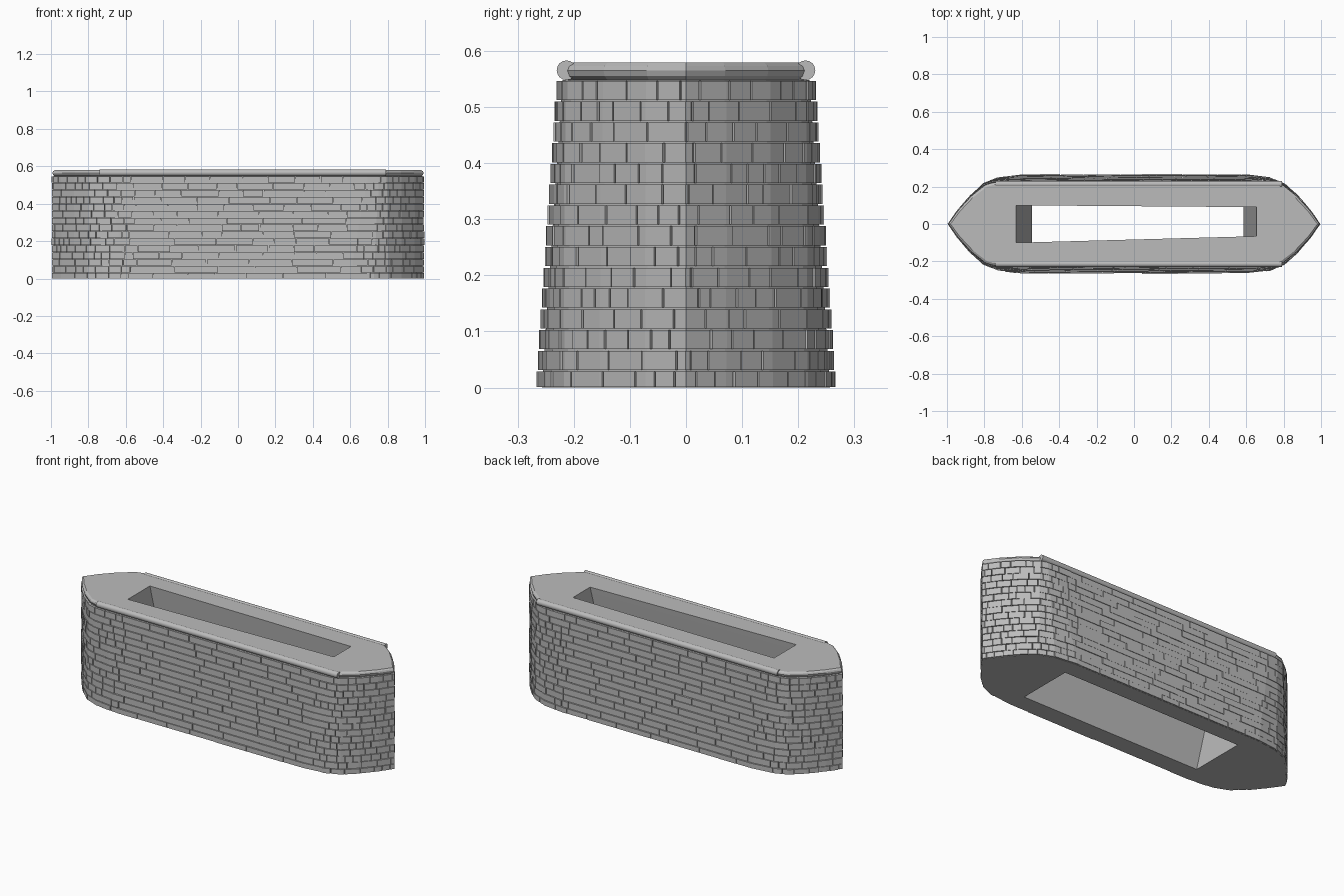
import bpy, bmesh, math, random
from mathutils import Vector

random.seed(4)
if "Cube" in bpy.data.objects:
    bpy.data.objects.remove(bpy.data.objects["Cube"])

stone = bpy.data.materials.new("grey stone")
stone.use_nodes = True
GREY = (0.5, 0.5, 0.5, 1)
stone.diffuse_color = GREY
stone.node_tree.nodes["Principled BSDF"].inputs["Base Color"].default_value = GREY

WALL_TOP, COURSES = 0.548, 15
# Quarter outline as (x, fraction of half width), at the foot and at the top
FOOT = [(1, 0), (.95, .27), (.88, .58), (.81, .82), (.73, .94), (.6, 1)]
HEAD = [(1, 0), (.95, .31), (.88, .65), (.80, .93), (.76, .98), (.7, 1)]
HOLE_FOOT = [(.585, -.16), (.585, .16), (-.545, .16), (-.545, -.16)]
HOLE_HEAD = [(.655, -.065), (.655, .09), (-.63, .10), (-.63, -.10)]


def outline(z, inset=0.0):
    """Closed pointed plan of the pier at height z."""
    t = min(z / WALL_TOP, 1)
    half = 0.264 - 0.037 * t - inset
    q = [((a[0] * (1 - t) + b[0] * t) * (0.993 - inset),
          (a[1] * (1 - t) + b[1] * t) * half) for a, b in zip(FOOT, HEAD)]
    side = q + [(-x, y) for x, y in reversed(q)]
    return side + [(x, -y) for x, y in side[-2:0:-1]]


def hole(z):
    t = z / 0.58
    return [(a[0] * (1 - t) + b[0] * t, a[1] * (1 - t) + b[1] * t)
            for a, b in zip(HOLE_FOOT, HOLE_HEAD)]


def finish(bm, name):
    bmesh.ops.recalc_face_normals(bm, faces=bm.faces[:])
    mesh = bpy.data.meshes.new(name)
    bm.to_mesh(mesh)
    bm.free()
    mesh.materials.append(stone)
    ob = bpy.data.objects.new(name, mesh)
    bpy.context.collection.objects.link(ob)
    return ob


def hollow_solid(name, levels):
    """Loft outlines given as (z, inset) and pierce them with the sloping shaft."""
    bm = bmesh.new()

    def loop(points, z):
        vs = [bm.verts.new((x, y, z)) for x, y in points]
        return vs, [bm.edges.new((v, vs[(i + 1) % len(vs)])) for i, v in enumerate(vs)]

    def skin(a, b):
        for i in range(len(a)):
            j = (i + 1) % len(a)
            bm.faces.new((a[i], a[j], b[j], b[i]))

    outer = [loop(outline(z, d), z) for z, d in levels]
    inner = [loop(hole(levels[k][0]), levels[k][0]) for k in (0, -1)]
    for a, b in zip(outer, outer[1:]):
        skin(a[0], b[0])
    skin(inner[0][0], inner[1][0])
    for k, up in ((0, -1), (-1, 1)):
        bmesh.ops.triangle_fill(bm, use_beauty=True, normal=(0, 0, up),
                                edges=outer[k][1] + inner[k][1])
    return finish(bm, name)


# Mortar core and coping slab
hollow_solid("core", [(0, .007), (WALL_TOP, .007)])
hollow_solid("coping", [(WALL_TOP, .012), (.555, .004), (.565, .001),
                        (.573, .004), (.579, .012)])


# Rounded rolls along both long edges of the coping
for label, y in (("front", -.213), ("back", .213)):
    bm = bmesh.new()
    bmesh.ops.create_cone(bm, cap_ends=True, segments=16, radius1=.0175,
                          radius2=.0175, depth=1.53)
    for v in bm.verts:
        v.co = Vector((v.co.z + .025, v.co.x + y, v.co.y + .5655))
    roll = finish(bm, label + "_coping_roll")
    for p in roll.data.polygons:
        p.use_smooth = len(p.vertices) == 4


def add_brick(bm, path, z0, z1):
    """Extrude a short piece of the plan outline into one brick."""
    d = path[-1] - path[0]
    n = Vector((d.y, -d.x)).normalized()
    out = n * random.uniform(0, .0035)
    ring = [p + out for p in path] + [p - n * .02 for p in reversed(path)]
    low, high = [[bm.verts.new((p.x, p.y, z)) for p in ring] for z in (z0, z1)]
    m, k = len(ring), len(path)
    for i in range(m):
        j = (i + 1) % m
        bm.faces.new((low[i], low[j], high[j], high[i]))
    for vs in (low, high):
        for i in range(k - 1):
            bm.faces.new((vs[i], vs[i + 1], vs[m - 2 - i], vs[m - 1 - i]))


def lay_course(bm, z0, z1):
    pts = [Vector(p) for p in outline((z0 + z1) / 2)]
    pts = pts + pts + pts[:1]
    dist = [0]
    for a, b in zip(pts, pts[1:]):
        dist.append(dist[-1] + (b - a).length)

    def at(s):
        i = max(k for k in range(len(dist) - 1) if dist[k] <= s)
        return pts[i].lerp(pts[i + 1], (s - dist[i]) / (dist[i + 1] - dist[i]))

    s = start = random.uniform(.01, .06)
    end = start + dist[-1] / 2
    while s < end - .001:
        long = abs(at(s).x) < .6
        step = random.uniform(.1, .24) if long else random.uniform(.035, .085)
        e = end if s + step > end - .025 else s + step
        gap = .0015
        mid = [p for p, q in zip(pts, dist) if s + .004 < q < e - .004]
        add_brick(bm, [at(s + gap)] + mid + [at(e - gap)], z0, z1)
        s = e


# Staggered brick courses
bm = bmesh.new()
pitch = 0.037
for c in range(COURSES):
    base = 0 if c == 0 else .03 + (c - 1) * pitch
    lay_course(bm, base + (.0015 if c else .001), .03 + c * pitch - .0015)
finish(bm, "brick_courses")
